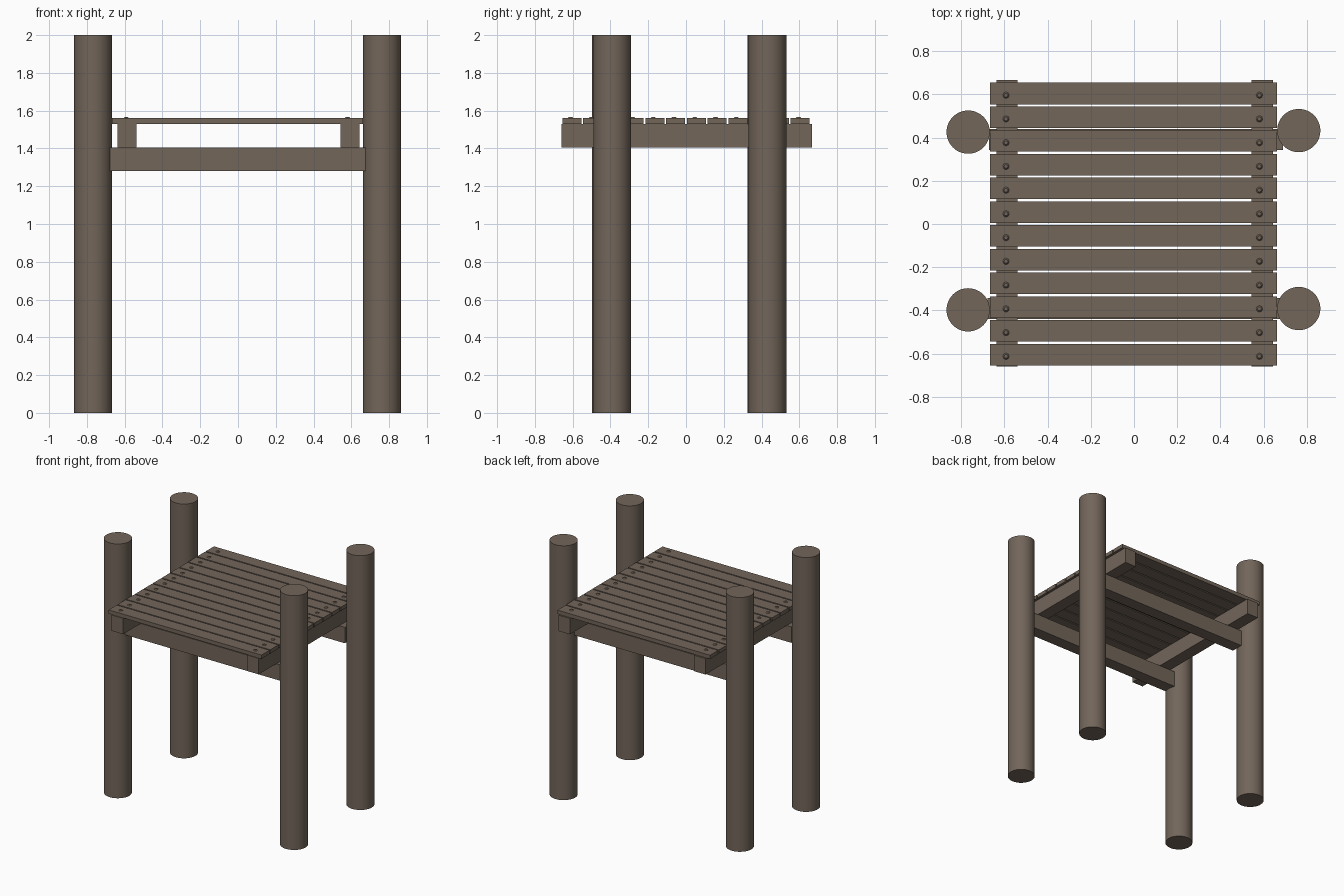
import bpy, bmesh, math

if "Cube" in bpy.data.objects:
    bpy.data.objects.remove(bpy.data.objects["Cube"])

wood = bpy.data.materials.new("weathered brown wood")
wood.diffuse_color = (0.17, 0.132, 0.102, 1)
wood.use_nodes = True
wood.node_tree.nodes["Principled BSDF"].inputs["Base Color"].default_value = wood.diffuse_color


def finish(name, bm, smooth=False):
    me = bpy.data.meshes.new(name)
    bm.to_mesh(me)
    bm.free()
    me.materials.append(wood)
    ob = bpy.data.objects.new(name, me)
    bpy.context.collection.objects.link(ob)
    if smooth:
        bpy.ops.object.select_all(action='DESELECT')
        ob.select_set(True)
        bpy.context.view_layer.objects.active = ob
        bpy.ops.object.shade_smooth_by_angle(angle=math.radians(35))
    return ob


def box(name, x0, x1, y0, y1, z0, z1):
    bm = bmesh.new()
    bmesh.ops.create_cube(bm, size=1)
    bmesh.ops.scale(bm, vec=(x1 - x0, y1 - y0, z1 - z0), verts=bm.verts)
    bmesh.ops.translate(bm, vec=((x0 + x1) / 2, (y0 + y1) / 2, (z0 + z1) / 2), verts=bm.verts)
    return finish(name, bm)


def cylinder(name, x, y, z0, z1, r0, r1, sides, smooth):
    bm = bmesh.new()
    bmesh.ops.create_cone(bm, cap_ends=True, segments=sides, radius1=r0, radius2=r1, depth=z1 - z0)
    bmesh.ops.translate(bm, vec=(x, y, (z0 + z1) / 2), verts=bm.verts)
    return finish(name, bm, smooth)


# Four round posts
for name, x, y in (("front_left", -0.767, -0.397), ("front_right", 0.762, -0.391),
                   ("back_left", -0.767, 0.425), ("back_right", 0.762, 0.432)):
    cylinder(name + "_post", x, y, 0, 2, 0.1, 0.1, 48, True)

# Lower cross beams between the posts
box("front_beam", -0.677, 0.677, -0.44, -0.342, 1.28, 1.405)
box("back_beam", -0.67, 0.69, 0.342, 0.44, 1.28, 1.405)

# Joists carrying the deck
box("left_joist", -0.637, -0.538, -0.66, 0.667, 1.405, 1.53)
box("right_joist", 0.543, 0.642, -0.66, 0.667, 1.405, 1.53)

# Deck planks with low nail heads
for i in range(12):
    y = -0.604 + i * 0.1098
    box(f"plank_{i + 1}", -0.667, 0.662, y - 0.05, y + 0.05, 1.53, 1.56)
    for side, x in (("left", -0.592), ("right", 0.58)):
        cylinder(f"{side}_nail_{i + 1}", x, y - 0.008, 1.555, 1.566, 0.02, 0.009, 8, False)
